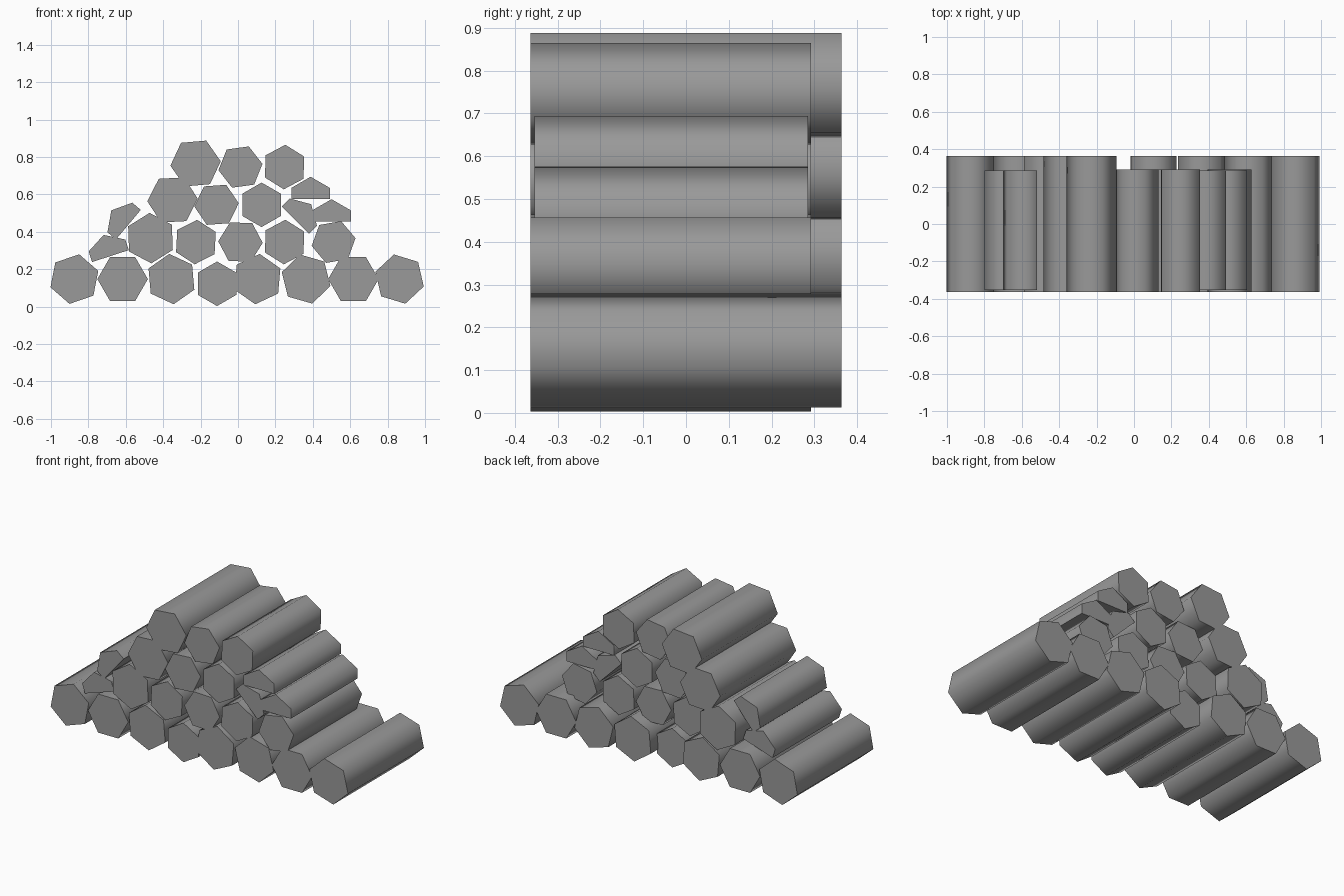
import bpy
import bmesh
from math import radians, sin, cos
from mathutils import Matrix, Vector

if "Cube" in bpy.data.objects:
    bpy.data.objects.remove(bpy.data.objects["Cube"], do_unlink=True)

THICK, THIN = 0.135, 0.119      # log radii
FRONT = -0.364                  # shared front plane of whole logs
THICK_BACK, THIN_BACK = 0.364, 0.292

# One flat grey for all the wood
grey = bpy.data.materials.new("plain grey")
grey.use_nodes = True
colour = (0.32, 0.32, 0.32, 1)
grey.diffuse_color = colour
grey.node_tree.nodes["Principled BSDF"].inputs["Base Color"].default_value = colour


def whole_profile(radius):
    """Hexagon with its first corner pointing along +x."""
    return [(radius * cos(radians(60 * i)), radius * sin(radians(60 * i)))
            for i in range(6)]


def split_profile(radius):
    """Upper half of a hexagon, sawn flat through its middle."""
    side = radius * cos(radians(30))
    return [(side, 0), (side, radius / 2), (0, radius),
            (-side, radius / 2), (-side, 0)]


def make_log(name, profile, x, z, turn, front, back):
    """Extrude a profile along y, with smooth bark and flat sawn ends."""
    bm = bmesh.new()
    spin = Matrix.Rotation(radians(-turn), 3, 'Y')
    centre = Vector((x, 0, z))
    corners = [spin @ Vector((u, 0, v)) + centre for u, v in profile]
    cap = bm.faces.new([bm.verts.new(c + Vector((0, front, 0))) for c in corners])
    ext = bmesh.ops.extrude_face_region(bm, geom=[cap], use_keep_orig=True)
    moved = [g for g in ext["geom"] if isinstance(g, bmesh.types.BMVert)]
    bmesh.ops.translate(bm, verts=moved, vec=(0, back - front, 0))
    bmesh.ops.recalc_face_normals(bm, faces=bm.faces)
    mesh = bpy.data.meshes.new(name)
    bm.to_mesh(mesh)
    bm.free()
    mesh.materials.append(grey)
    log = bpy.data.objects.new(name, mesh)
    bpy.context.collection.objects.link(log)
    return log


logs = []

# Rows of whole logs: row name, thick log height, thin log height,
# then (is thick, x, turn in degrees) from right to left of the pile
rows = [
    ("bottom", 0.147, 0.122, [
        (True, -0.875, 19), (True, -0.617, 0), (True, -0.356, 35),
        (False, -0.112, 30), (True, 0.104, 25), (True, 0.364, 44),
        (True, 0.617, 0), (True, 0.864, 43)]),
    ("second", 0.366, 0.345, [
        (True, -0.468, 32), (False, -0.225, 27), (False, 0.013, -2),
        (False, 0.249, 28), (False, 0.511, 10)]),
    ("third", 0.57, 0.544, [
        (True, -0.35, 3), (False, -0.115, 4), (False, 0.126, 30)]),
    ("top", 0.765, 0.746, [
        (True, -0.227, 5), (False, 0.013, 8), (False, 0.249, 28)]),
]
for row, thick_z, thin_z, items in rows:
    for number, (thick, x, turn) in enumerate(items, 1):
        logs.append(make_log(
            f"{row}_row_log_{number}",
            whole_profile(THICK if thick else THIN),
            x, thick_z if thick else thin_z, turn,
            FRONT, THICK_BACK if thick else THIN_BACK))

# Split half logs wedged into both slopes: name, x, z, turn
splits = [
    ("right_lower_split_log", -0.682, 0.27, 18),
    ("right_upper_split_log", -0.586, 0.438, 50),
    ("left_upper_split_log", 0.388, 0.575, 0),
    ("left_outer_split_log", 0.5, 0.455, 0),
    ("left_inner_split_log", 0.307, 0.463, -45),
]
for name, x, z, turn in splits:
    logs.append(make_log(name, split_profile(THIN), x, z, turn, -0.354, 0.285))

# Smooth bark, sharp ends and saw cuts
for item in bpy.context.selected_objects:
    item.select_set(False)
for log in logs:
    log.select_set(True)
bpy.context.view_layer.objects.active = logs[0]
bpy.ops.object.shade_smooth_by_angle(angle=radians(70))
